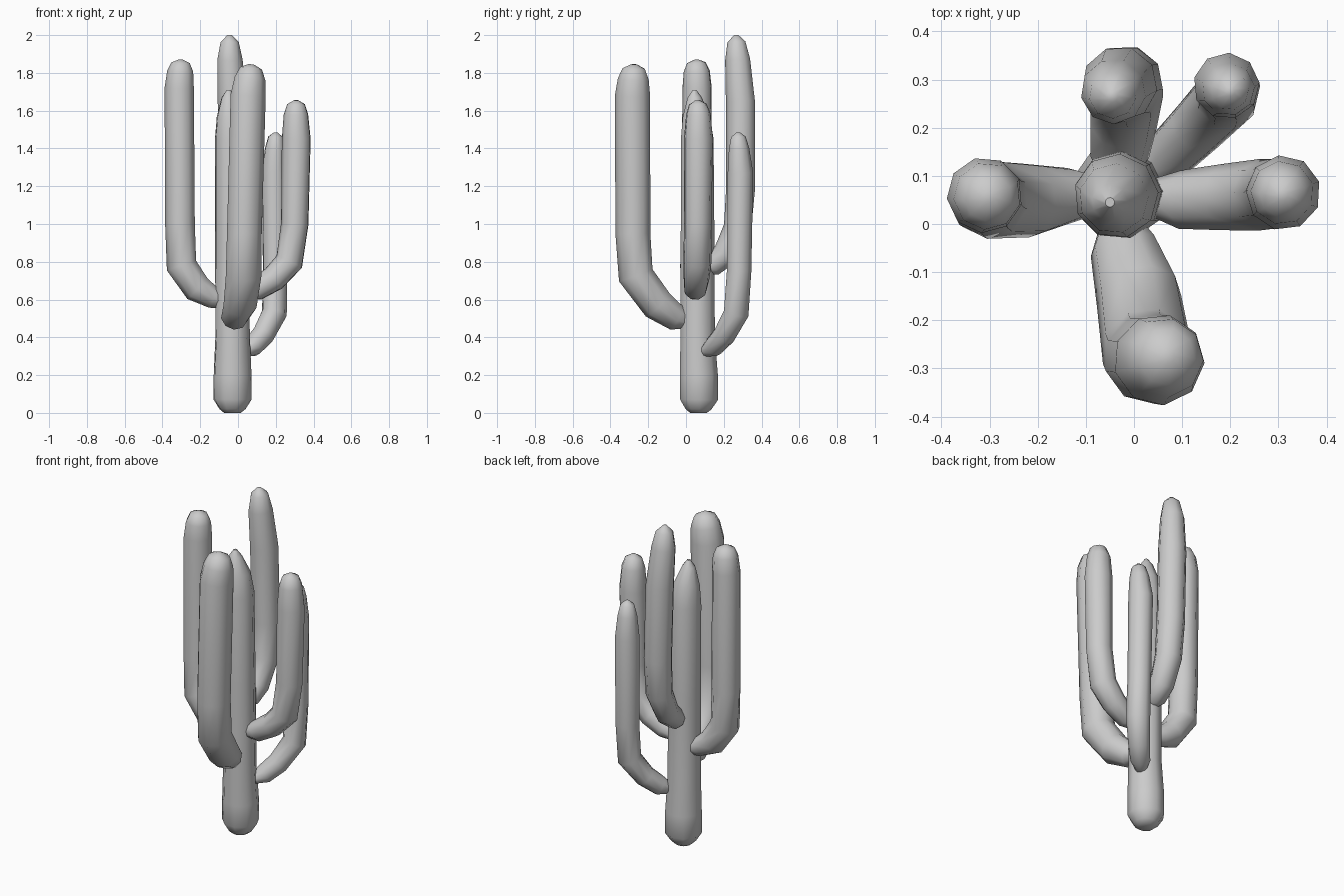
import bpy, bmesh, math
from mathutils import Vector

SIDES = 9


def tube(name, path):
    """Low-poly tapered tube; path rows are x, y, z, radius. Ends are domed."""
    pts = [Vector(p[:3]) for p in path]
    bm = bmesh.new()
    rings = []
    last = len(pts) - 1
    prev = None
    for i, p in enumerate(pts):
        a = (p - pts[i - 1]).normalized() if i else (pts[1] - p).normalized()
        b = (pts[i + 1] - p).normalized() if i < last else a
        t = (a + b).normalized()
        if prev is None:
            u = t.orthogonal().normalized()
        else:
            u = prev.rotation_difference(t) @ u
        prev = t
        v = t.cross(u)
        ring = []
        for k in range(SIDES):
            ang = 2 * math.pi * k / SIDES
            off = u * math.cos(ang) + v * math.sin(ang)
            ring.append(bm.verts.new(p + off * path[i][3]))
        rings.append(ring)
    for r0, r1 in zip(rings, rings[1:]):
        for k in range(SIDES):
            n = (k + 1) % SIDES
            bm.faces.new((r0[k], r0[n], r1[n], r1[k]))
    bm.faces.new(rings[0][::-1])
    bm.faces.new(rings[-1])
    bmesh.ops.recalc_face_normals(bm, faces=bm.faces[:])
    me = bpy.data.meshes.new(name)
    bm.to_mesh(me)
    bm.free()
    ob = bpy.data.objects.new(name, me)
    bpy.context.collection.objects.link(ob)
    bpy.context.view_layer.objects.active = ob
    bpy.ops.object.select_all(action='DESELECT')
    ob.select_set(True)
    bpy.ops.object.shade_smooth_by_angle(angle=math.radians(50))
    return ob


def arm(name, path, top):
    """Arm path plus a rounded tip rising to the given top point."""
    x, y, z, r = path[-1]
    tip = Vector(top)
    base = Vector((x, y, z))
    mid = base.lerp(tip, 0.72)
    tube(name, path + [(*mid, r * 0.72), (*tip, r * 0.18)])


# Central trunk
tube("trunk", [
    (-0.03, 0.065, 0.0, 0.045), (-0.03, 0.065, 0.02, 0.07),
    (-0.03, 0.067, 0.07, 0.102), (-0.03, 0.067, 0.2, 0.102),
    (-0.03, 0.06, 0.4, 0.093), (-0.033, 0.06, 0.9, 0.091),
    (-0.037, 0.058, 1.45, 0.088), (-0.042, 0.053, 1.57, 0.073),
    (-0.05, 0.045, 1.67, 0.038), (-0.05, 0.045, 1.71, 0.01)])

# Curved arms around the trunk
arm("left_arm", [
    (-0.08, 0.06, 0.595, 0.042), (-0.13, 0.06, 0.61, 0.058),
    (-0.215, 0.05, 0.66, 0.078), (-0.298, 0.052, 0.78, 0.083),
    (-0.306, 0.055, 1.0, 0.08), (-0.31, 0.06, 1.72, 0.079),
    (-0.305, 0.058, 1.81, 0.07)], (-0.303, 0.055, 1.87))

arm("front_arm", [
    (-0.03, 0.01, 0.485, 0.04), (-0.02, -0.05, 0.505, 0.072),
    (0.01, -0.15, 0.575, 0.09), (0.028, -0.265, 0.73, 0.096),
    (0.032, -0.28, 0.95, 0.094), (0.052, -0.282, 1.68, 0.095),
    (0.062, -0.278, 1.77, 0.083)], (0.07, -0.275, 1.845))

arm("right_arm", [
    (0.04, 0.055, 0.635, 0.04), (0.1, 0.05, 0.655, 0.062),
    (0.19, 0.055, 0.71, 0.07), (0.273, 0.06, 0.8, 0.076),
    (0.302, 0.062, 1.0, 0.074), (0.31, 0.065, 1.45, 0.078),
    (0.308, 0.065, 1.58, 0.066)], (0.308, 0.06, 1.655))

arm("back_right_arm", [
    (0.035, 0.1, 0.325, 0.03), (0.075, 0.145, 0.35, 0.055),
    (0.13, 0.2, 0.41, 0.061), (0.192, 0.265, 0.53, 0.068),
    (0.196, 0.28, 0.75, 0.066), (0.192, 0.287, 1.27, 0.069),
    (0.196, 0.28, 1.4, 0.055)], (0.2, 0.275, 1.485))

arm("back_arm", [
    (-0.03, 0.1, 0.77, 0.04), (-0.03, 0.145, 0.785, 0.062),
    (-0.022, 0.21, 0.84, 0.07), (-0.015, 0.275, 0.98, 0.076),
    (-0.018, 0.292, 1.2, 0.079), (-0.03, 0.29, 1.65, 0.079),
    (-0.043, 0.275, 1.87, 0.068)], (-0.045, 0.265, 2.0))
